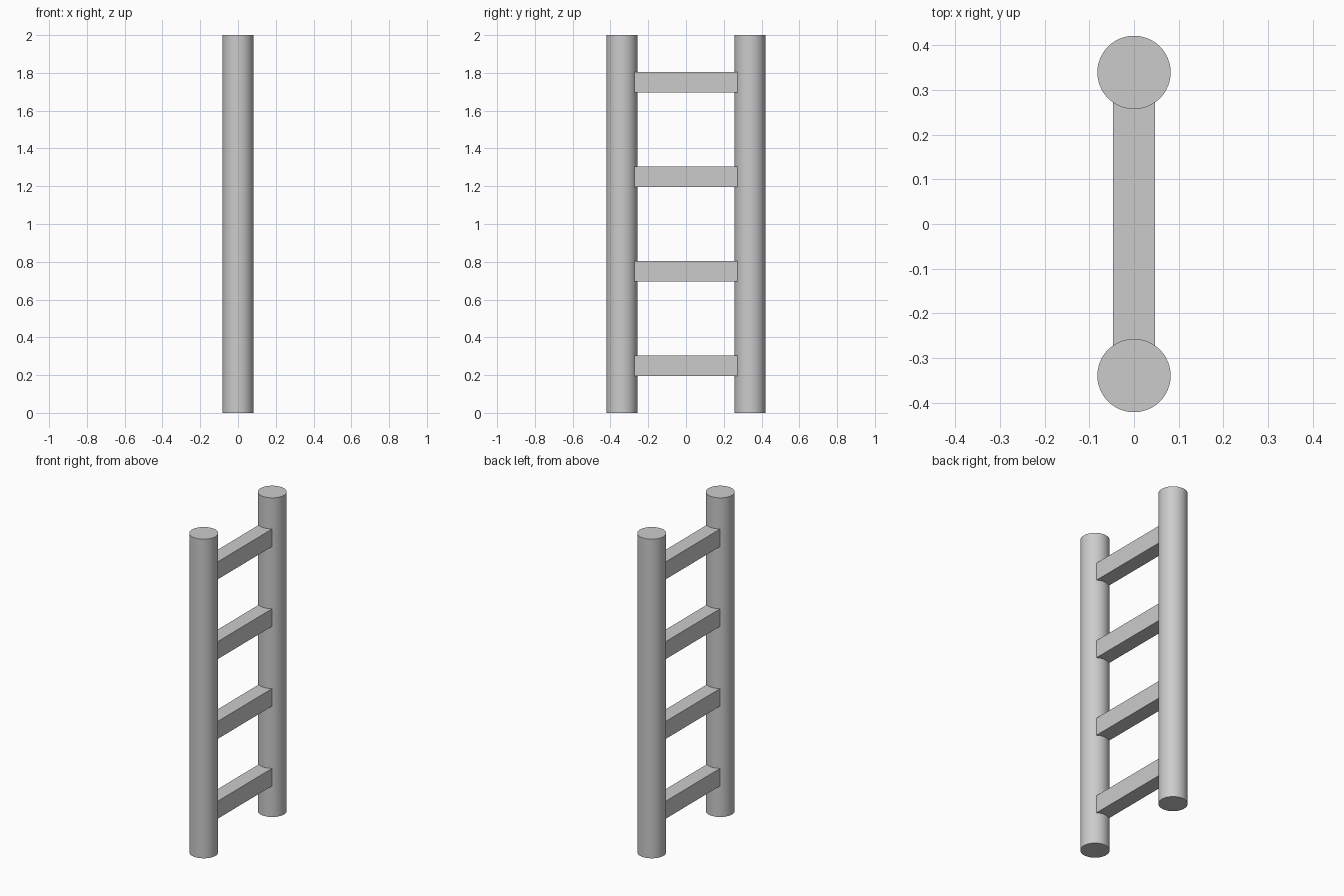
import bpy

if "Cube" in bpy.data.objects:
    bpy.data.objects.remove(bpy.data.objects["Cube"])

POST_Y, POST_R, HEIGHT = 0.339, 0.082, 2.0
RUNG_W, RUNG_H, RUNG_LEN = 0.093, 0.11, 0.60


def add_post(name, y):
    bpy.ops.mesh.primitive_cylinder_add(vertices=48, radius=POST_R, depth=HEIGHT,
                                        location=(0, y, HEIGHT / 2))
    bpy.context.object.name = name
    bpy.ops.object.shade_smooth_by_angle()


def add_rung(name, z):
    bpy.ops.mesh.primitive_cube_add(size=1, location=(0, 0, z))
    rung = bpy.context.object
    rung.name = name
    rung.scale = (RUNG_W, RUNG_LEN, RUNG_H)
    bpy.ops.object.transform_apply(location=False, rotation=False, scale=True)


# Two round side posts
add_post("left_post", -POST_Y)
add_post("right_post", POST_Y)

# Four square rungs, ends set into the posts
for i in range(4):
    add_rung(f"rung_{i + 1}", 0.25 + 0.5 * i)
